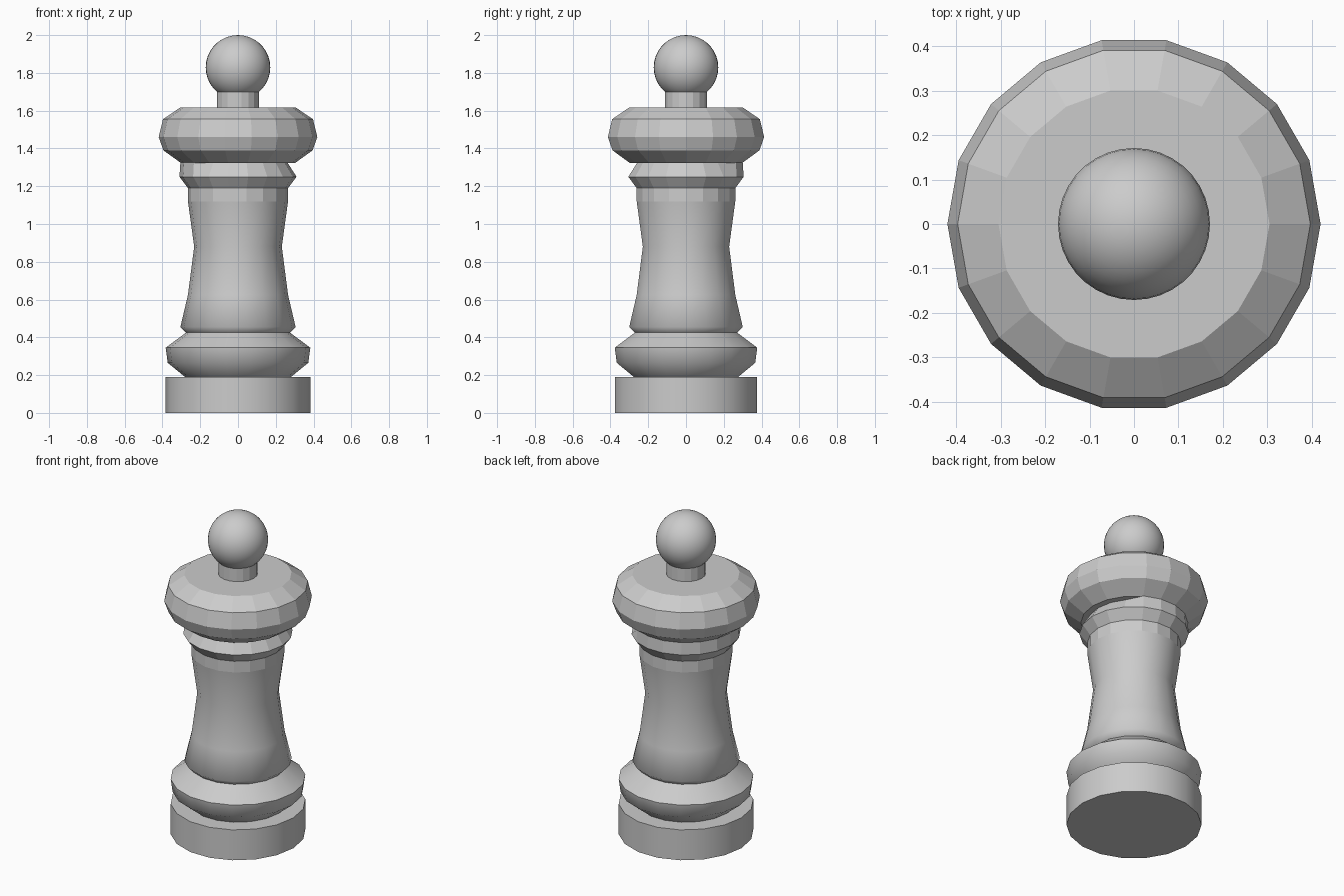
import bpy, bmesh
from math import cos, sin, radians

if "Cube" in bpy.data.objects:
    bpy.data.objects.remove(bpy.data.objects["Cube"])

SIDES = 18


def lathe(name, profile, smooth_below=0.0, tweak=None):
    """Revolve (radius, z) points into a capped 18-sided solid."""
    bm = bmesh.new()
    rings = []
    for i, (r, z) in enumerate(profile):
        ring = []
        for k in range(SIDES):
            a = k * 360 / SIDES
            rr = tweak(i, a, r) if tweak else r
            ring.append(bm.verts.new((rr * cos(radians(a)), rr * sin(radians(a)), z)))
        rings.append(ring)
    for lo, hi in zip(rings, rings[1:]):
        for k in range(SIDES):
            n = (k + 1) % SIDES
            f = bm.faces.new((lo[k], lo[n], hi[n], hi[k]))
            f.smooth = f.calc_center_median().z < smooth_below
    bm.faces.new(rings[0][::-1])
    bm.faces.new(rings[-1])
    # keep strong profile creases crisp
    bm.normal_update()
    for e in bm.edges:
        if len(e.link_faces) == 2 and e.calc_face_angle(0) > radians(60):
            e.smooth = False
    mesh = bpy.data.meshes.new(name)
    bm.to_mesh(mesh)
    bm.free()
    obj = bpy.data.objects.new(name, mesh)
    bpy.context.collection.objects.link(obj)
    return obj


# Foot disc, rounded ring and waisted shaft in one turned piece
lathe("base_and_shaft", [
    (0.383, 0), (0.383, 0.19), (0.28, 0.19), (0.372, 0.265), (0.383, 0.345),
    (0.275, 0.425), (0.305, 0.455), (0.265, 0.625), (0.232, 0.88),
    (0.265, 1.12), (0.265, 1.19)], smooth_below=1.12)

# Collar: back-left half of its upper rim stays wide
lathe("collar", [(0.265, 1.19), (0.31, 1.25), (0.262, 1.325)],
      tweak=lambda i, a, r: 0.305 if i == 2 and 59 < a < 221 else r)

# Faceted head
lathe("head", [(0.302, 1.323), (0.395, 1.39), (0.42, 1.46),
               (0.397, 1.555), (0.305, 1.617)])

# Short neck under the ball
lathe("neck", [(0.112, 1.61), (0.112, 1.71)])

# Smooth ball finial
bpy.ops.mesh.primitive_uv_sphere_add(segments=36, ring_count=18, radius=0.171,
                                     location=(0, 0, 1.829))
ball = bpy.context.object
ball.name = "ball_finial"
bpy.ops.object.shade_smooth()
